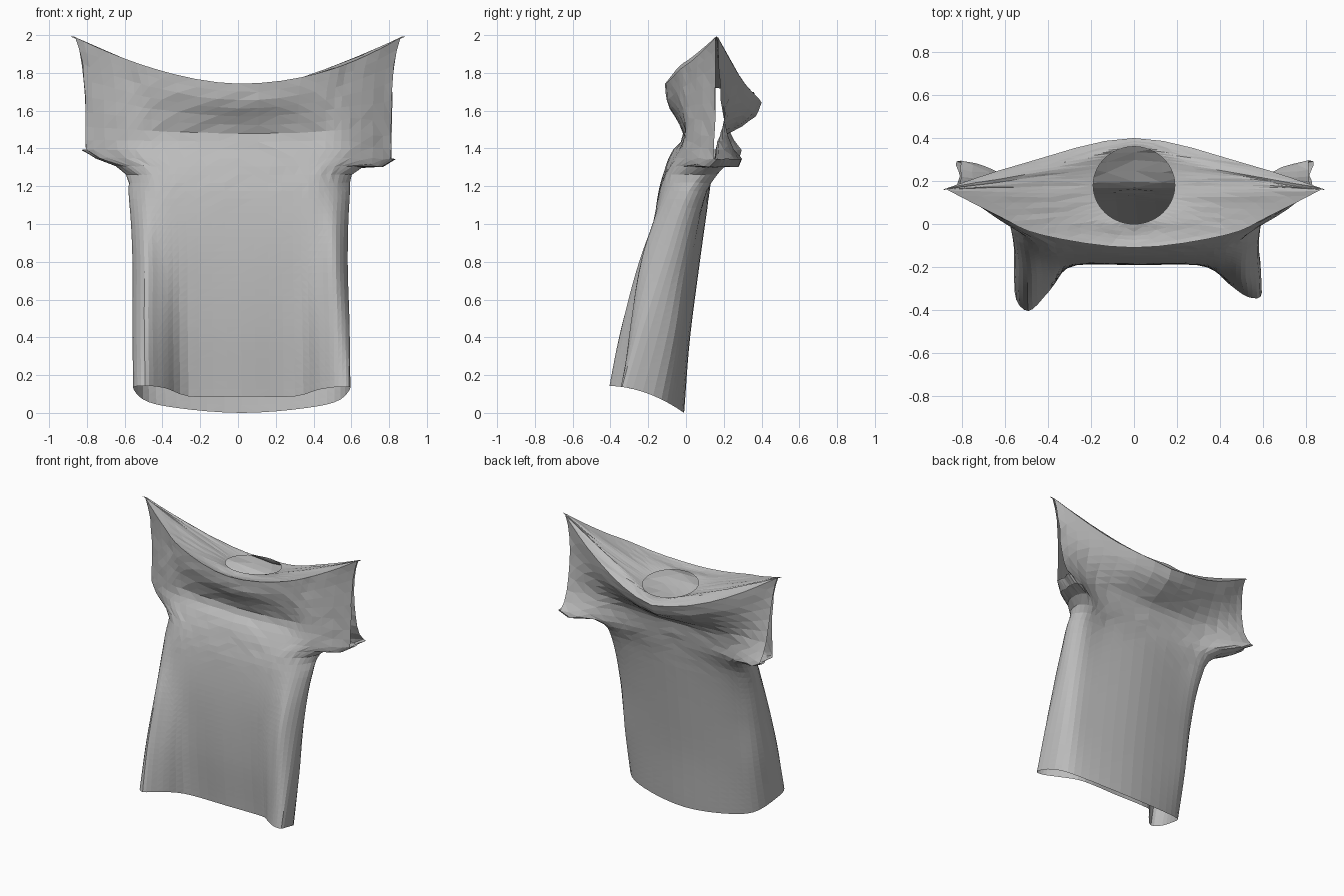
import bpy, bmesh, math, random
from mathutils import Vector

random.seed(4)
cube = bpy.data.objects.get("Cube")
if cube:
    bpy.data.objects.remove(cube)

# Body rows: height, half width, then y of front middle, front slope,
# front corner, side, back corner, back slope, back middle
ROWS = [
    (0, .575, -.165, -.3, -.385, -.32, -.13, -.05, -.01),
    (.4, .575, -.19, -.27, -.32, -.22, -.06, -.01, .02),
    (.8, .57, -.185, -.21, -.23, -.11, 0, .04, .07),
    (1.15, .585, -.15, -.14, -.1, 0, .09, .1, .12),
    (1.29, .615, -.115, -.09, -.02, .1, .18, .15, .14),
    (1.38, .8, -.08, -.01, .13, .22, .3, .17, .16),
    (1.47, .815, -.015, .01, .15, .19, .23, .18, .18),
    (1.56, .82, -.05, .015, .155, .17, .19, .22, .28),
    (1.65, .83, -.1, .025, .155, .165, .175, .265, .36),
    (1.75, .87, -.11, .035, .155, .16, .17, .28, .4),
]
HEIGHTS = [r[0] for r in ROWS]
STEPS = 4          # divisions between section points
LEVELS = 40        # rows from hem to rim
SLEEVE = 1.39      # height where the sleeve openings start
RIM = HEIGHTS[-1]


def ramp(v, a, b):
    t = min(max((v - a) / (b - a), 0), 1)
    return t * t * (3 - 2 * t)


def mix(a, b, t):
    return a + (b - a) * t


def spline(knots, values, t):
    """Smooth curve through values placed at rising knots."""
    last = len(knots) - 1
    i = next((k for k in range(last) if t <= knots[k + 1]), last - 1)

    def slope(k):
        a, b = max(k - 1, 0), min(k + 1, last)
        return (values[b] - values[a]) / (knots[b] - knots[a])
    d = knots[i + 1] - knots[i]
    u = (t - knots[i]) / d
    ease = u * u * (3 - 2 * u)
    return (mix(values[i], values[i + 1], ease)
            + d * slope(i) * u * (1 - u) ** 2 - d * slope(i + 1) * u * u * (1 - u))


def section(h, side):
    """Half a cross-section, from front middle round to back middle."""
    w, fm, fs, fc, sd, bc, bs, bm = (
        spline(HEIGHTS, [r[k] for r in ROWS], h) for k in range(1, 9))
    up = ramp(h, .6, 1.4)
    lobe = (-.02 if side < 0 else .045) * (1 - ramp(h, 0, 1))
    edge = mix(.89, .99, ramp(h, 1.27, SLEEVE))
    xs = [0, .49 * w, .72 * w, edge * w, w, mix(.91, edge, up) * w, .6 * w, 0]
    ys = [fm, mix(fm, fs, .4 * up), fs + lobe * .6, fc + lobe, sd, bc, bs, bm]
    # Mirrored end points keep the middle smooth
    xs = [-xs[1]] + xs + [-xs[-2]]
    ys = [ys[1]] + ys + [ys[-2]]
    knots = list(range(-1, 9))
    points = []
    for n in range(7 * STEPS + 1):
        t = n / STEPS
        x, y = spline(knots, xs, t), spline(knots, ys, t)
        # The hem rises towards the front, the rim towards the shoulder tips
        hem = .15 * (1 - ((.42 + y) / .42) ** 2) * max(0, 1 - h / 1.2)
        out = min(abs(x) / .87, 1)
        back = ramp(t, 3, 7)
        lift = .25 * out ** mix(2.1 if side > 0 else 1.7, 2.3, back) - .1 * back * (1 - out)
        z = h + hem + ramp(h, 1.4, RIM) * lift
        if side > 0:
            # The left sleeve hangs lower
            z -= .05 * ramp(x, .6, .75) * ramp(h, 1.25, 1.38) * (1 - ramp(h, 1.42, 1.7))
        points.append(Vector((side * x + .02 * (1 - h / RIM), y, z)))
    return points


def full_loop(h):
    right, left = section(h, 1), section(h, -1)
    return right + left[-2:0:-1]


def wrinkle(p, size):
    return p + Vector([random.uniform(-size, size) for _ in range(3)])


bm = bmesh.new()
count = 14 * STEPS


def bridge(lower, upper, skip=lambda n: False):
    for n in range(count):
        if not skip(n):
            m = (n + 1) % count
            bm.faces.new((lower[n], lower[m], upper[m], upper[n]))


def sleeve_end(n):
    half = min(n, count - 1 - n)
    return 3 * STEPS <= half < 5 * STEPS


# Body and sleeves: stacked loops from hem to rim, with open sleeve ends
levels = [RIM * i / LEVELS for i in range(LEVELS + 1)]
loops = []
for h in levels:
    size = .003 * ramp(h, 1, 1.4) if h < RIM else 0
    loops.append([bm.verts.new(wrinkle(p, size)) for p in full_loop(h)])
for h, lower, upper in zip(levels, loops, loops[1:]):
    if h > SLEEVE:
        bridge(lower, upper, sleeve_end)
    else:
        bridge(lower, upper)

# Top sheet: rings running in from the rim to the round neck opening
rim = previous = loops[-1]
RINGS = 6
for r in range(1, RINGS + 1):
    f = r / RINGS
    size = .002 if r < RINGS else 0
    ring = []
    for n, v in enumerate(rim):
        a = math.tau * n / count - math.pi / 2
        neck = Vector((.19 * math.cos(a), .18 + .18 * math.sin(a), 1.725 - .02 * math.sin(a)))
        p = v.co.lerp(neck, f)
        p.z -= .012 * math.sin(math.pi * f)
        ring.append(bm.verts.new(wrinkle(p, size)))
    bridge(previous, ring)
    previous = ring

bmesh.ops.remove_doubles(bm, verts=bm.verts, dist=.0005)
bmesh.ops.triangulate(bm, faces=bm.faces)

mesh = bpy.data.meshes.new("shirt")
bm.to_mesh(mesh)
bm.free()
shirt = bpy.data.objects.new("shirt", mesh)
shirt.location.z = -min(v.co.z for v in mesh.vertices)
bpy.context.collection.objects.link(shirt)

# Plain grey cloth
cloth = bpy.data.materials.new("grey cloth")
cloth.use_nodes = True
colour = (.5, .5, .5, 1)
cloth.diffuse_color = colour
cloth.node_tree.nodes["Principled BSDF"].inputs["Base Color"].default_value = colour
mesh.materials.append(cloth)
